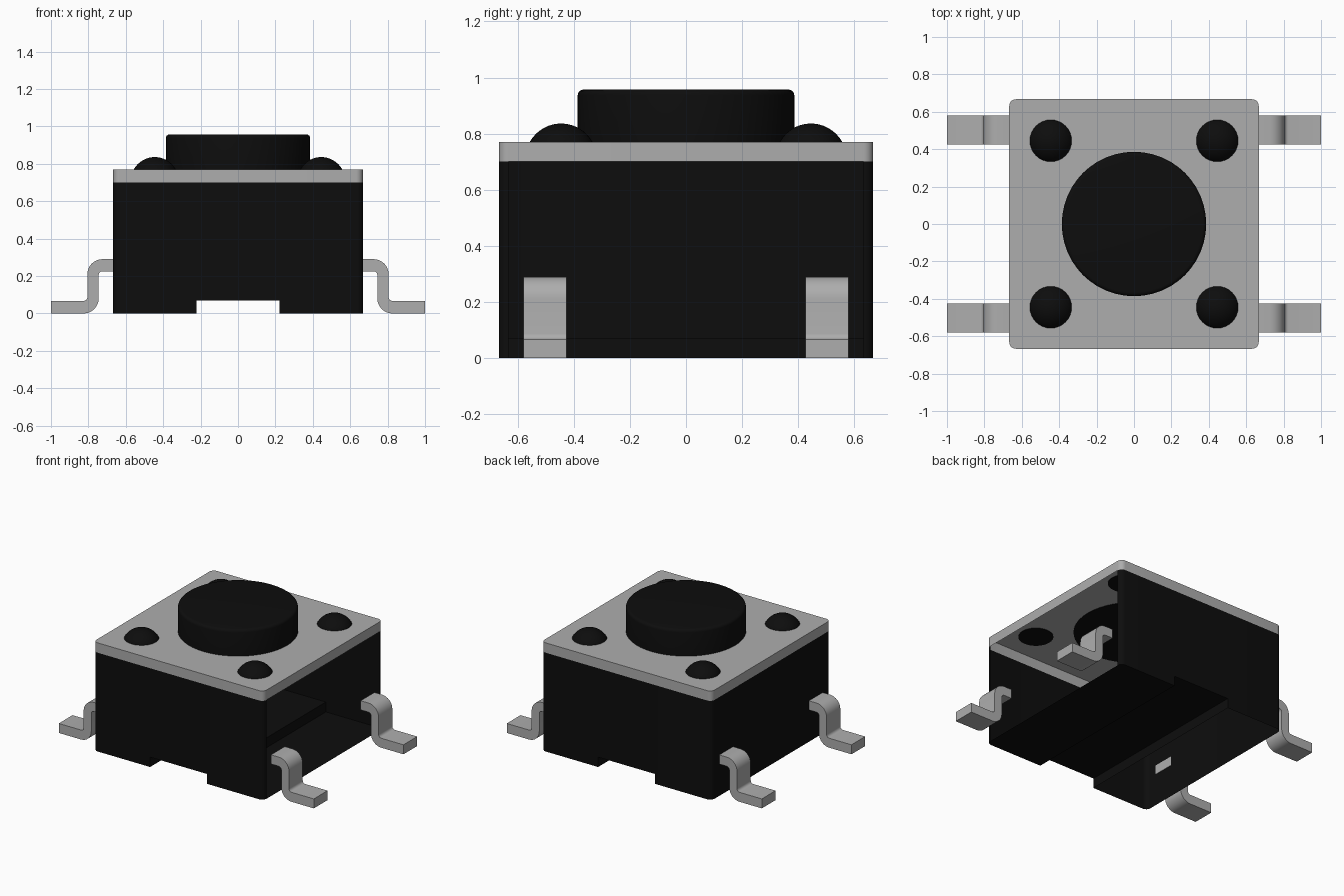
import bpy, bmesh, math

cube = bpy.data.objects.get("Cube")
if cube:
    bpy.data.objects.remove(cube, do_unlink=True)


def material(name, value):
    mat = bpy.data.materials.new(name)
    mat.use_nodes = True
    col = (value, value, value, 1)
    mat.diffuse_color = col
    bsdf = next(n for n in mat.node_tree.nodes if n.type == 'BSDF_PRINCIPLED')
    bsdf.inputs["Base Color"].default_value = col
    bsdf.inputs["Roughness"].default_value = 0.6
    return mat


BLACK = material("black plastic", 0.004)
METAL = material("grey metal", 0.42)

HALF, CORNER = 0.667, 0.035      # housing half width and corner radius
NOTCH, NOTCH_Z = 0.222, 0.07     # channel under the housing
RIM, TOP = 0.70, 0.77            # cover plate bottom and top


def build(name, faces, mat):
    """Object from faces given as lists of points, welded together."""
    bm = bmesh.new()
    for pts in faces:
        bm.faces.new([bm.verts.new(p) for p in pts])
    bmesh.ops.remove_doubles(bm, verts=bm.verts[:], dist=1e-5)
    mesh = bpy.data.meshes.new(name)
    bm.to_mesh(mesh)
    bm.free()
    mesh.materials.append(mat)
    obj = bpy.data.objects.new(name, mesh)
    bpy.context.collection.objects.link(obj)
    bpy.ops.object.select_all(action='DESELECT')
    bpy.context.view_layer.objects.active = obj
    obj.select_set(True)
    bpy.ops.object.shade_smooth_by_angle(angle=math.radians(35))
    return obj


def arc(cx, cy, r, start, end, n=6):
    """Points on an arc, angles in degrees."""
    angles = [math.radians(start + (end - start) * i / n) for i in range(n + 1)]
    return [(cx + r * math.cos(a), cy + r * math.sin(a)) for a in angles]


def pairs(loop):
    return list(zip(loop, loop[1:] + loop[:1]))


# Rounded square outline, counter-clockwise, with points at the channel edges
c = HALF - CORNER
outline = ([(-NOTCH, -HALF), (NOTCH, -HALF)]
           + arc(c, -c, CORNER, -90, 0) + arc(c, c, CORNER, 0, 90)
           + [(NOTCH, HALF), (-NOTCH, HALF)]
           + arc(-c, c, CORNER, 90, 180) + arc(-c, -c, CORNER, 180, 270))

# Housing: thin shell, open towards +x and under the -x foot
faces = []
for a, b in pairs(outline):
    if a[0] > HALF - 1e-4 and b[0] > HALF - 1e-4:
        continue
    low = NOTCH_Z if max(abs(a[0]), abs(b[0])) < NOTCH + 1e-4 else 0
    faces.append([(*a, low), (*b, low), (*b, RIM), (*a, RIM)])
foot = [(x, y, 0) for x, y in outline if x > NOTCH - 1e-4]
faces.append(foot[::-1])
faces.append([(-NOTCH, -HALF, NOTCH_Z), (-NOTCH, HALF, NOTCH_Z),
              (NOTCH, HALF, NOTCH_Z), (NOTCH, -HALF, NOTCH_Z)])
for s in (1, -1):
    x = s * NOTCH
    faces.append([(x, -s * HALF, 0), (x, -s * HALF, NOTCH_Z),
                  (x, s * HALF, NOTCH_Z), (x, s * HALF, 0)])
build("housing", faces, BLACK)

# Cover plate: shallow tray turned upside down
faces = [[(*a, RIM), (*b, RIM), (*b, TOP), (*a, TOP)] for a, b in pairs(outline)]
faces.append([(x, y, TOP) for x, y in outline])
build("cover_plate", faces, METAL)


def lathe(name, profile, x, y, seg):
    """Capped turned part; profile runs upwards as (radius, height)."""
    rings = [[(x + r * math.cos(2 * math.pi * i / seg),
               y + r * math.sin(2 * math.pi * i / seg), z) for i in range(seg)]
             for r, z in profile]
    quads = [rings[0][::-1], rings[-1]]
    for lo, hi in zip(rings, rings[1:]):
        quads += [[p[0], p[1], q[1], q[0]] for p, q in zip(pairs(lo), pairs(hi))]
    return build(name, quads, BLACK)


# Push button with a rounded top edge
lathe("push_button",
      [(0.386, TOP - 0.003)] + arc(0.366, 0.937, 0.02, 0, 90, 4), 0, 0, 48)

# Rivet domes at the corners of the plate
R = (0.112 ** 2 + 0.066 ** 2) / (2 * 0.066)
edge = math.degrees(math.asin((R - 0.066) / R))
dome = [(0.112, TOP - 0.003)] + arc(0, TOP + 0.066 - R, R, edge, 86, 7)
for sx, side in ((-1, "right"), (1, "left")):
    for sy, end in ((-1, "front"), (1, "back")):
        lathe(f"rivet_{end}_{side}", dome, sx * 0.445, sy * 0.445, 32)

# Bent terminals: side profile in x and z, swept across y
lead = ([(HALF - 0.003, 0.225)] + arc(0.725, 0.205, 0.02, 90, 0, 4)
        + arc(0.825, 0.08, 0.08, 180, 270, 8) + [(1.0, 0.0), (1.0, 0.067)]
        + arc(0.825, 0.087, 0.02, 270, 180, 4)
        + arc(0.725, 0.21, 0.08, 0, 90, 8) + [(HALF - 0.003, 0.29)])
for sx, side in ((-1, "right"), (1, "left")):
    for sy, end in ((-1, "front"), (1, "back")):
        y0, y1 = sy * 0.502 - 0.077, sy * 0.502 + 0.077
        near = [(sx * x, y0, z) for x, z in lead]
        far = [(sx * x, y1, z) for x, z in lead]
        faces = [near, far[::-1]]
        faces += [[p[1], p[0], q[0], q[1]] for p, q in zip(pairs(near), pairs(far))]
        if sx < 0:
            faces = [f[::-1] for f in faces]
        build(f"terminal_{end}_{side}", faces, METAL)
